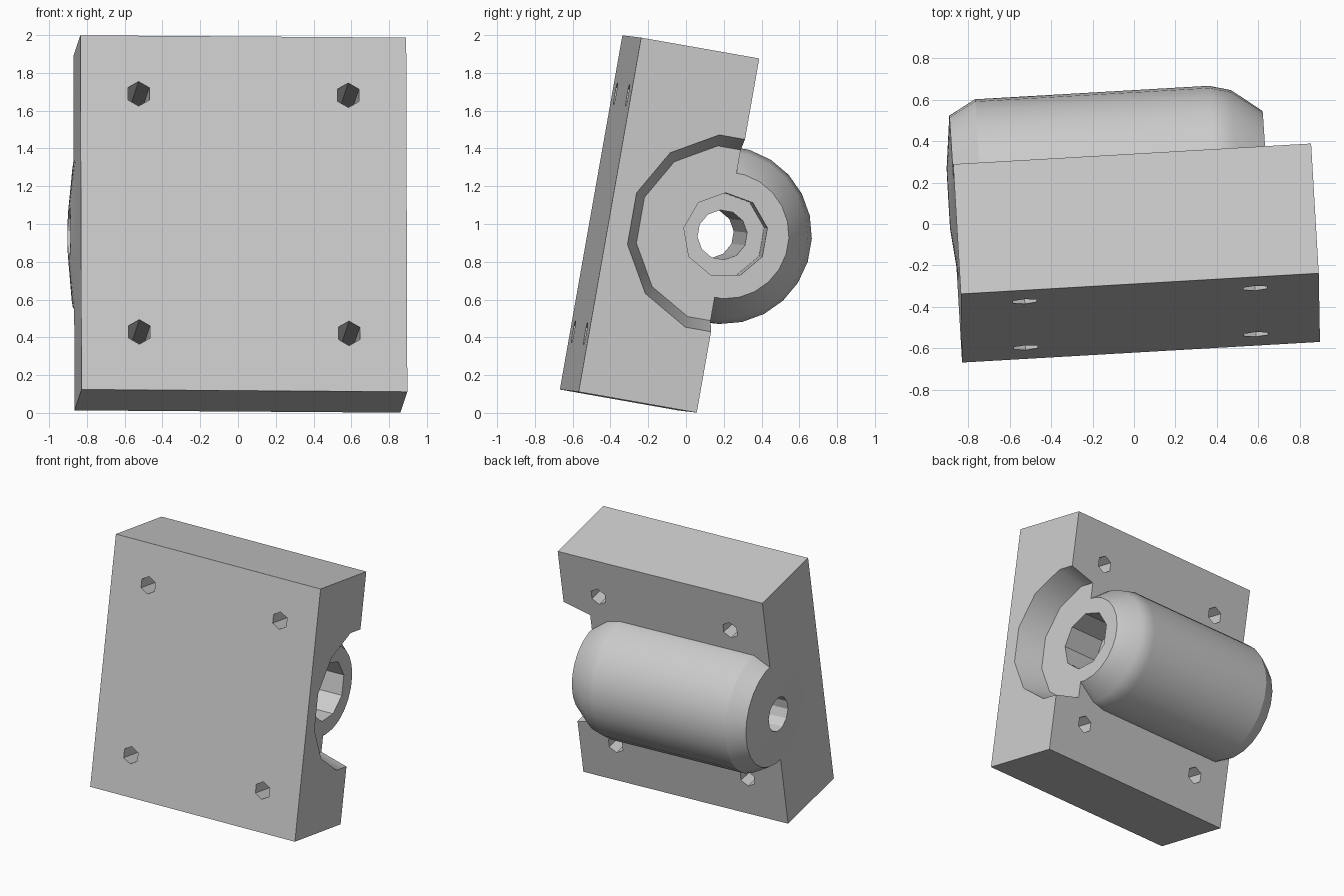
import bpy, bmesh, math
from mathutils import Matrix, Vector, Euler

scene = bpy.context.scene
if "Cube" in bpy.data.objects:
    bpy.data.objects.remove(bpy.data.objects["Cube"], do_unlink=True)

HALF = Vector((0.864, 0.318, 0.952))     # plate half sizes
AXIS_Y = HALF.y                          # barrel axis lies on the plate's back face

grey = bpy.data.materials.new("light grey")
grey.use_nodes = True
grey.diffuse_color = (0.6, 0.6, 0.6, 1)
grey.node_tree.nodes["Principled BSDF"].inputs["Base Color"].default_value = (0.6, 0.6, 0.6, 1)


def make_object(name, bm):
    bmesh.ops.recalc_face_normals(bm, faces=bm.faces)
    mesh = bpy.data.meshes.new(name)
    bm.to_mesh(mesh)
    bm.free()
    mesh.materials.append(grey)
    obj = bpy.data.objects.new(name, mesh)
    scene.collection.objects.link(obj)
    return obj


def turned(name, profile, sides):
    """Closed solid turned about the barrel axis from (x, radius) points."""
    bm = bmesh.new()
    rings = []
    for x, r in profile:
        ring = []
        for i in range(sides):
            a = math.tau * (i + 0.5) / sides
            ring.append(bm.verts.new((x, AXIS_Y + r * math.cos(a), r * math.sin(a))))
        rings.append(ring)
    for a, b in zip(rings, rings[1:]):
        for i in range(sides):
            j = (i + 1) % sides
            bm.faces.new((a[i], a[j], b[j], b[i]))
    bm.faces.new(rings[0])
    bm.faces.new(rings[-1])
    return make_object(name, bm)


def combine(target, other, operation):
    mod = target.modifiers.new(operation, "BOOLEAN")
    mod.operation = operation
    mod.solver = "EXACT"
    mod.object = other
    bpy.context.view_layer.objects.active = target
    bpy.ops.object.modifier_apply(modifier=mod.name)
    bpy.data.objects.remove(other, do_unlink=True)


# Mounting plate
bm = bmesh.new()
bmesh.ops.create_cube(bm, size=2, matrix=Matrix.Diagonal((*HALF, 1)))
block = make_object("mounting_block", bm)

# Barrel half sunk into the plate, chamfered at one end and domed at the other
barrel = turned("barrel", [(-0.89, 0.15), (-0.863, 0.40), (-0.735, 0.472),
                           (0.394, 0.472), (0.50, 0.445), (0.647, 0.335)], 24)
combine(block, barrel, "UNION")

# Tapered pocket, deep counterbore and through bore
combine(block, turned("pocket", [(0.646, 0.475), (0.90, 0.545)], 12), "DIFFERENCE")
combine(block, turned("counterbore", [(0.34, 0.225), (0.80, 0.225)], 9), "DIFFERENCE")
combine(block, turned("bore", [(-1.0, 0.132), (0.50, 0.132)], 12), "DIFFERENCE")

# Four screw holes
for sx in (-1, 1):
    for sz in (-1, 1):
        bm = bmesh.new()
        place = Matrix.Translation((sx * 0.556, 0, sz * 0.64)) @ Matrix.Rotation(math.pi / 2, 4, "X")
        bmesh.ops.create_cone(bm, cap_ends=True, segments=6, radius1=0.066,
                              radius2=0.066, depth=1, matrix=place)
        combine(block, make_object("screw_hole", bm), "DIFFERENCE")

# Shading and final tilt
bpy.ops.object.select_all(action="DESELECT")
block.select_set(True)
bpy.context.view_layer.objects.active = block
bpy.ops.object.shade_smooth_by_angle(angle=math.radians(29))
weighted = block.modifiers.new("weighted normals", "WEIGHTED_NORMAL")
weighted.keep_sharp = True
tilt = Euler([math.radians(a) for a in (-10, 0.4, 3.3)], "XYZ")
block.rotation_euler = tilt
block.location = (0.0125, -0.14, 1.0)
